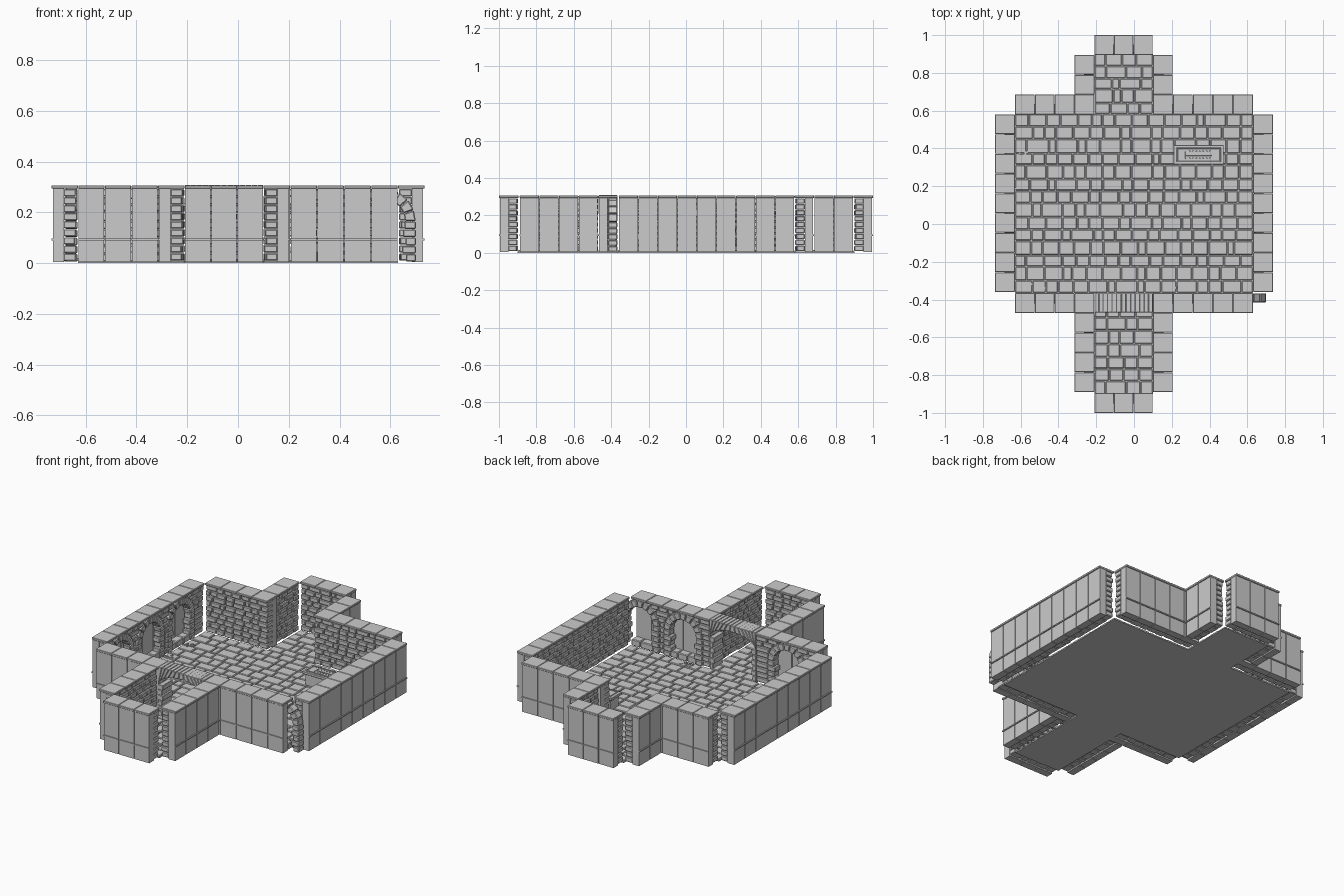
import bpy, bmesh, math, random
from mathutils import Vector

if "Cube" in bpy.data.objects:
    bpy.data.objects.remove(bpy.data.objects["Cube"])

random.seed(7)
WALL_TOP, CAP_Z, SPRING, R_OUT, R_IN = 0.306, 0.293, 0.165, 0.13, 0.088


class Part:
    """Collects prisms in one mesh; local axes are s (along), t (inward), z."""
    def __init__(self, name, origin=(0, 0), u=(1, 0), n=(0, 1), bevel=0.0):
        self.name, self.bevel, self.bm = name, bevel, bmesh.new()
        self.o, self.u, self.n = Vector((*origin, 0)), Vector((*u, 0)), Vector((*n, 0))

    def prism(self, profile, t0, t1):
        rings = [[self.bm.verts.new(self.o + self.u * s + self.n * t + Vector((0, 0, z)))
                  for s, z in profile] for t in (t0, t1)]
        k = len(profile)
        self.bm.faces.new(rings[0])
        self.bm.faces.new(rings[1][::-1])
        for i in range(k):
            j = (i + 1) % k
            self.bm.faces.new((rings[0][i], rings[1][i], rings[1][j], rings[0][j]))

    def box(self, s0, s1, t0, t1, z0, z1):
        self.prism([(s0, z0), (s1, z0), (s1, z1), (s0, z1)], t0, t1)

    def finish(self):
        bmesh.ops.recalc_face_normals(self.bm, faces=self.bm.faces[:])
        me = bpy.data.meshes.new(self.name)
        self.bm.to_mesh(me)
        self.bm.free()
        ob = bpy.data.objects.new(self.name, me)
        bpy.context.collection.objects.link(ob)
        if self.bevel:
            m = ob.modifiers.new("chamfer", 'BEVEL')
            m.width, m.segments = self.bevel, 1
        return ob


def split(a, b, size, vary=0.25):
    """Cut a..b into irregular stone lengths."""
    n = max(1, round((b - a) / size))
    cuts = [a + (b - a) * i / n for i in range(n + 1)]
    step = (b - a) / n
    for i in range(1, n):
        cuts[i] += random.uniform(-vary, vary) * step
    return list(zip(cuts[:-1], cuts[1:]))


def wall(name, origin, u, n, length, modules, arches=()):
    # outer panels, ledge and cap blocks
    backs = Part(name + "_panels", origin, u, n)
    caps = Part(name + "_caps", origin, u, n, 0.002)
    w = length / modules
    for i in range(modules):
        a, b = i * w + 0.002, (i + 1) * w - 0.002
        backs.box(a, b, 0.006, 0.05, 0.004, CAP_Z)
        backs.box(a - 0.001, b + 0.001, 0.0, 0.01, 0.09, 0.097)
        caps.box(a - 0.001, b + 0.001, 0, 0.105, CAP_Z, WALL_TOP)
    backs.finish()
    caps.finish()
    # brick lining, left open where arches stand
    bricks = Part(name + "_bricks", origin, u, n, 0.004)
    rows = 9
    h = (CAP_Z - 0.008) / rows
    for r in range(rows):
        z0 = 0.008 + r * h
        dz = max(0.0, z0 + h / 2 - SPRING)
        half = math.sqrt(max(0.0, R_OUT ** 2 - dz ** 2))
        free, start = [], 0.0
        for c in sorted(arches):
            if half:
                free.append((start, c - half))
                start = c + half
        free.append((start, length))
        for a, b in free:
            if b - a < 0.008:
                continue
            if b - a > 0.12 and r % 2:
                spans = [(a, a + 0.03)] + split(a + 0.03, b, 0.06)
            else:
                spans = split(a, b, 0.06)
            for s0, s1 in spans:
                bricks.box(s0 + 0.0015, s1 - 0.0015, 0.049, 0.098 + random.uniform(-0.005, 0.004),
                           z0 + 0.0015, z0 + h - 0.0015)
    bricks.finish()
    # arched niches: jambs, voussoirs, sill
    if arches:
        ring = Part(name + "_niche_arches", origin, u, n, 0.004)
        for c in arches:
            for side in (-1, 1):
                for k in range(5):
                    z0, z1 = 0.006 + k * 0.032, 0.006 + (k + 1) * 0.032 - 0.002
                    inner = R_IN - (0.01 if k % 2 else 0) + random.uniform(-.003, .003)
                    s = sorted((c + side * inner, c + side * R_OUT))
                    ring.box(s[0], s[1], 0.055, 0.103, z0, z1)
            nv = 9
            for k in range(nv):
                a0, a1 = (math.pi * (k + d) / nv for d in (0.03, 0.97))
                ring.prism([(c + r * math.cos(a), SPRING + r * math.sin(a))
                            for r, a in ((R_IN, a0), (R_OUT, a0), (R_OUT, a1), (R_IN, a1))],
                           0.055, 0.103)
            for s0, s1 in split(c - R_IN, min(c + R_IN, length), 0.06):
                ring.box(s0 + .001, s1 - .001, 0.049, 0.098, 0.006, 0.045)
        ring.finish()


X, Y, NX, NY = (1, 0), (0, 1), (-1, 0), (0, -1)
# main room walls
wall("left_wall", (-0.735, -0.36), Y, X, 0.94, 9, (0.14, 0.43, 0.72))
wall("right_wall", (0.735, -0.36), Y, NX, 0.94, 9)
wall("front_left_wall", (-0.63, -0.47), X, Y, 0.42, 4, (0.21,))
wall("front_right_wall", (0.10, -0.47), X, Y, 0.53, 5, (0.18, 0.47))
wall("back_left_wall", (-0.63, 0.685), X, NY, 0.42, 4)
wall("back_right_wall", (0.10, 0.685), X, NY, 0.53, 5)
# corridor walls
for tag, y0, length, mods in (("front", -0.89, 0.42, 4), ("back", 0.685, 0.21, 2)):
    wall(tag + "_corridor_left", (-0.315, y0), Y, X, length, mods)
    wall(tag + "_corridor_right", (0.205, y0), Y, NX, length, mods)
wall("front_corridor_end", (-0.21, -1.0), X, Y, 0.31, 3)
wall("back_corridor_end", (-0.21, 1.0), X, NY, 0.31, 3)

# doorway arch with flat top over the front corridor
door = Part("doorway_arch", (-0.21, -0.47), X, Y, 0.003)
nv = 13
for k in range(nv):
    pts = []
    for q in (k + 0.04, k + 0.96):
        a = math.pi * q / nv
        pts.append(((0.155 - 0.155 * math.cos(a), 0.2 + 0.07 * math.sin(a)), (0.31 * q / nv, 0.308)))
    door.prism([pts[0][0], pts[1][0], pts[1][1], pts[0][1]], 0.002, 0.103)
for k in range(6):
    d = 0.022 + 0.008 * (k % 2)
    for s0, s1 in ((0, d), (0.31 - d, 0.31)):
        door.box(s0, s1, 0.004, 0.1, 0.01 + k * 0.032, 0.04 + k * 0.032)
door.finish()

# floor slab (one flat underside) and paving stones
slab = Part("floor_slab")
paving = Part("paving_stones", bevel=0.004)
for x0, x1, y0, y1, rows in ((-0.63, 0.63, -0.365, 0.582, 14),
                             (-0.21, 0.10, -0.9, -0.365, 8), (-0.21, 0.10, 0.582, 0.9, 5)):
    slab.box(x0, x1, y0, y1, 0.0, 0.006)
    for ya, yb in split(y0, y1, (y1 - y0) / rows, 0.1):
        for xa, xb in split(x0, x1, 0.078, 0.3):
            paving.box(xa + .002, xb - .002, ya + .002, yb - .002, 0.004,
                       0.013 + random.uniform(-.0015, .0015))
slab.finish()
paving.finish()

# stone tomb with framed, carved lid
tomb = Part("stone_tomb", (0.21, 0.315), X, Y, 0.002)
tomb.box(0.015, 0.25, 0.012, 0.09, 0.008, 0.08)
tomb.box(0, 0.265, 0, 0.102, 0.08, 0.096)
for s0, s1, t0, t1 in ((0.015, 0.25, 0.012, 0.019), (0.015, 0.25, 0.083, 0.09),
                       (0.015, 0.022, 0.019, 0.083), (0.243, 0.25, 0.019, 0.083)):
    tomb.box(s0, s1, t0, t1, 0.096, 0.101)
tomb.box(0.06, 0.2, 0.045, 0.051, 0.096, 0.1)
tomb.box(0.06, 0.066, 0.03, 0.07, 0.096, 0.1)
for k in range(7):
    for t in (0.031, 0.068):
        tomb.box(0.08 + k * 0.018, 0.088 + k * 0.018, t, t + 0.005, 0.096, 0.1)
tomb.finish()

# scattered rubble
rubble = Part("rubble")
for cx, cy in ((-0.51, -0.33), (0.22, -0.33), (-0.61, 0.2), (-0.6, 0.38)):
    for _ in range(10):
        x, y = cx + random.uniform(-.04, .04), cy + random.uniform(-.02, .02)
        d = random.uniform(.003, .007)
        rubble.box(x - d, x + d, y - d, y + d, 0.01, 0.013 + d)
rubble.finish()
